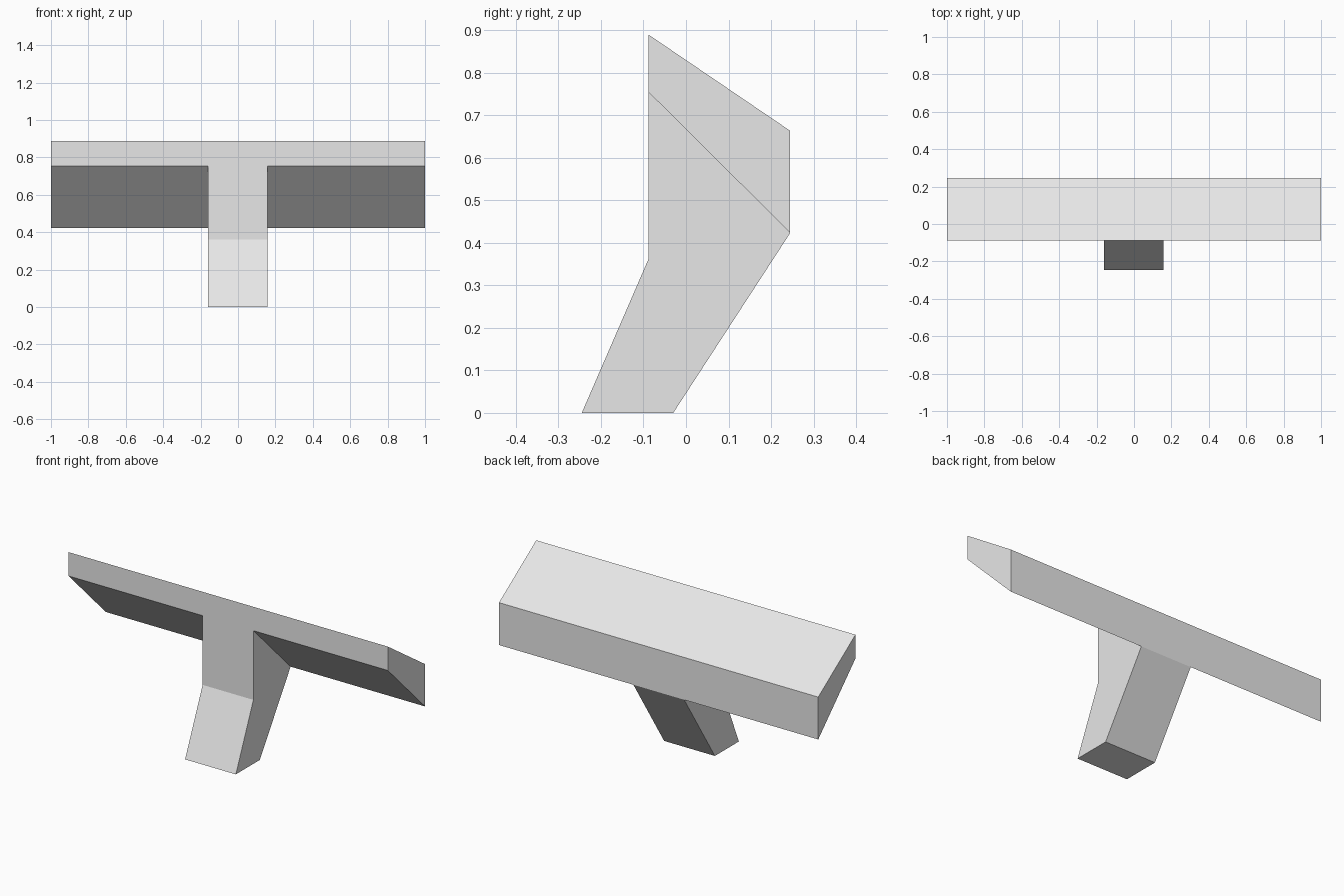
import bpy
import bmesh

if "Cube" in bpy.data.objects:
    bpy.data.objects.remove(bpy.data.objects["Cube"], do_unlink=True)

# Single pale grey material
grey = bpy.data.materials.new("pale_grey")
grey.use_nodes = True
colour = (0.8, 0.8, 0.8, 1.0)
grey.diffuse_color = colour
grey.node_tree.nodes["Principled BSDF"].inputs["Base Color"].default_value = colour


def prism(name, profile, x_min, x_max):
    """Extrude a (y, z) side profile along x."""
    bm = bmesh.new()
    face = bm.faces.new([bm.verts.new((x_min, y, z)) for y, z in profile])
    extruded = bmesh.ops.extrude_face_region(bm, geom=[face])["geom"]
    verts = [v for v in extruded if isinstance(v, bmesh.types.BMVert)]
    bmesh.ops.translate(bm, verts=verts, vec=(x_max - x_min, 0, 0))
    bmesh.ops.recalc_face_normals(bm, faces=bm.faces[:])
    mesh = bpy.data.meshes.new(name)
    bm.to_mesh(mesh)
    bm.free()
    mesh.materials.append(grey)
    obj = bpy.data.objects.new(name, mesh)
    bpy.context.collection.objects.link(obj)
    return obj


# Edge of the sloping underside shared by both parts
front_edge = (-0.088, 0.754)
back_edge = (0.245, 0.423)

# Wide crossbar with sloping top and underside
prism("crossbar", [(-0.088, 0.889), (0.245, 0.663), back_edge, front_edge], -1, 1)

# Bent stem, flush with the front of the crossbar
prism("stem", [front_edge, back_edge, (-0.03, 0), (-0.245, 0), (-0.088, 0.362)],
      -0.16, 0.158)
